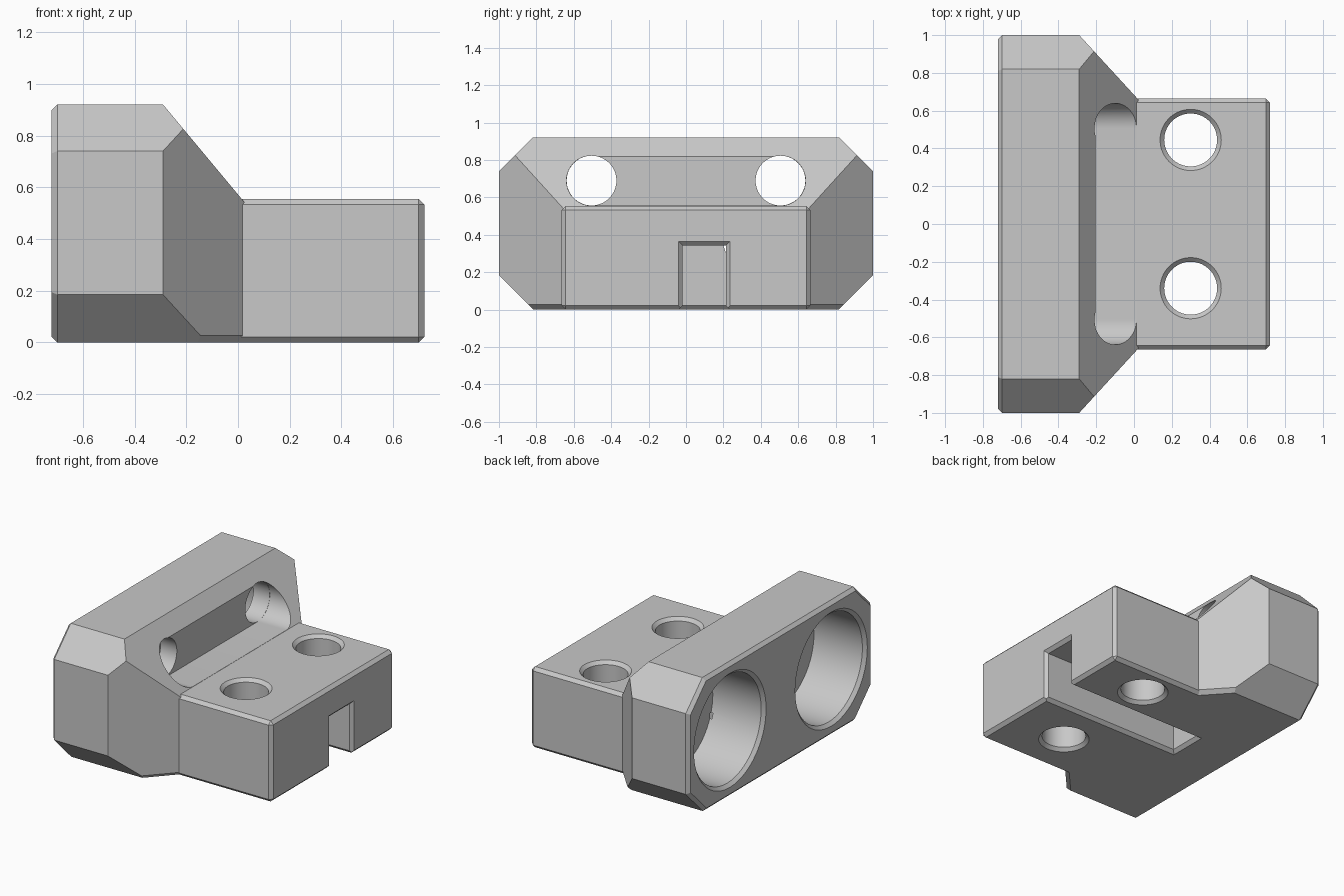
import bpy, bmesh
from math import cos, sin, pi
from mathutils import Vector

old = bpy.data.objects.get("Cube")
if old:
    bpy.data.objects.remove(old, do_unlink=True)

grey = bpy.data.materials.new("plain grey")
grey.use_nodes = True
GREY = (0.58, 0.58, 0.58, 1)
grey.diffuse_color = GREY
grey.node_tree.nodes["Principled BSDF"].inputs["Base Color"].default_value = GREY

C = 0.022  # small edge chamfer


def finish(name, bm):
    bmesh.ops.recalc_face_normals(bm, faces=bm.faces)
    mesh = bpy.data.meshes.new(name)
    bm.to_mesh(mesh)
    bm.free()
    mesh.materials.append(grey)
    ob = bpy.data.objects.new(name, mesh)
    bpy.context.collection.objects.link(ob)
    return ob


def box(bm, lo, hi):
    bmesh.ops.create_cube(bm, size=1)
    lo, hi = Vector(lo), Vector(hi)
    for v in bm.verts:
        v.co = (lo + hi) / 2 + v.co * (hi - lo)


def rect(axis, pos, a, b):
    """Four corners of a rectangle lying across the given axis."""
    pts = []
    for u in a:
        for w in b:
            p = [u, w]
            p.insert(axis, pos)
            pts.append(p)
    return pts


def circle(axis, pos, centre, r, n=64):
    pts = []
    for i in range(n):
        p = [centre[0] + r * cos(2 * pi * i / n), centre[1] + r * sin(2 * pi * i / n)]
        p.insert(axis, pos)
        pts.append(p)
    return pts


def hull(name, pts):
    bm = bmesh.new()
    verts = [bm.verts.new(p) for p in pts]
    bmesh.ops.convex_hull(bm, input=verts)
    bmesh.ops.dissolve_limit(bm, angle_limit=0.001, verts=bm.verts, edges=bm.edges)
    return finish(name, bm)


def turned(name, axis, centre, profile):
    """Round solid from (position, radius) pairs along an axis."""
    bm = bmesh.new()
    rings = [[bm.verts.new(p) for p in circle(axis, pos, centre, r)] for pos, r in profile]
    for a, b in zip(rings, rings[1:]):
        for i in range(len(a)):
            bm.faces.new((a[i - 1], a[i], b[i], b[i - 1]))
    bm.faces.new(rings[0])
    bm.faces.new(rings[-1])
    return finish(name, bm)


def combine(target, tool, operation):
    mod = target.modifiers.new("join", "BOOLEAN")
    mod.operation = operation
    mod.solver = "EXACT"
    mod.object = tool
    bpy.context.view_layer.objects.active = target
    bpy.ops.object.modifier_apply(modifier=mod.name)
    bpy.data.objects.remove(tool, do_unlink=True)


# Upright octagonal wall, tapering towards the block
bm = bmesh.new()
box(bm, (-0.72, -1, 0), (0.025, 1, 0.92))
planes = [((-0.29, 0, 0.92), (1.2, 0, 1)), ((-0.72 + C, 0, 0.92), (-1, 0, 1)),
          ((-0.72 + C, 0, 0), (-1, 0, -1))]
for s in (-1, 1):
    planes += [((0, 0.82 * s, 0.92), (0, s, 1)),
               ((0, s, 0.185), (0, s, -1)),
               ((-0.29, s, 0), (1.09, s, 0)),
               ((0, 0.645 * s, 0), (1.09, s, -1.48)),
               ((-0.72 + C, s, 0), (-1, s, 0)),
               ((-0.72 + C, 0.82 * s, 0.92), (-1.41, s, 1)),
               ((-0.72 + C, s, 0.185), (-1.41, s, -1))]
for co, no in planes:
    cut = bmesh.ops.bisect_plane(bm, geom=bm.verts[:] + bm.edges[:] + bm.faces[:],
                                 plane_co=co, plane_no=Vector(no).normalized(),
                                 clear_outer=True)
    edges = [e for e in cut["geom_cut"] if isinstance(e, bmesh.types.BMEdge)]
    if edges:
        bmesh.ops.holes_fill(bm, edges=edges)
body = finish("mount_body", bm)

# Chamfered block
bm = bmesh.new()
box(bm, (-0.2, -0.665, 0), (0.72, 0.665, 0.555))
bmesh.ops.bevel(bm, geom=bm.edges[:], offset=C, segments=1, affect="EDGES")
combine(body, finish("block", bm), "UNION")

# Long rounded recess in the sloping face
SCREW_Y, SCREW_Z, R = 0.505, 0.69, 0.134
pts = [p for x in (-0.205, 0.3) for y in (-SCREW_Y, SCREW_Y)
       for p in circle(0, x, (y, SCREW_Z), R)]
combine(body, hull("recess", pts), "DIFFERENCE")

# Round pockets in the wall, each with a smaller hole through to the recess
for s in (-1, 1):
    combine(body, turned("pocket", 0, (0.55 * s, 0.46),
                         [(-0.74, 0.412), (-0.72 + C, 0.37), (-0.33, 0.37)]), "DIFFERENCE")
    combine(body, turned("through_hole", 0, (SCREW_Y * s, SCREW_Z),
                         [(-0.4, R - 0.001), (-0.19, R - 0.001)]), "DIFFERENCE")

# Chamfered vertical holes in the block
for y in (0.445, -0.34):
    combine(body, turned("bolt_hole", 2, (0.3, y),
                         [(-0.02, 0.14 + C + 0.02), (C, 0.14), (0.555 - C, 0.14),
                          (0.575, 0.14 + C + 0.02)]), "DIFFERENCE")

# Slot under the block, flared at its mouth and along its lower edge
lo, hi, top, end = -0.018, 0.213, 0.343, -0.345
F = C + 0.02
slot = hull("slot", rect(0, end, (lo, hi), (-0.1, top)) + rect(0, 0.8, (lo, hi), (-0.1, top)))
mouth = hull("slot_mouth", rect(0, 0.72 - C, (lo, hi), (-0.1, top))
             + rect(0, 0.74, (lo - F, hi + F), (-0.1, top + F)))
lower = hull("slot_lower_edge", rect(2, C, (end, 0.8), (lo, hi))
             + rect(2, -0.02, (end - F, 0.8), (lo - F, hi + F)))
for tool in (slot, mouth, lower):
    combine(body, tool, "DIFFERENCE")

# Smooth the round walls, keep the chamfers crisp
bpy.ops.object.select_all(action="DESELECT")
body.select_set(True)
bpy.context.view_layer.objects.active = body
bpy.ops.object.shade_smooth_by_angle(angle=0.35)
